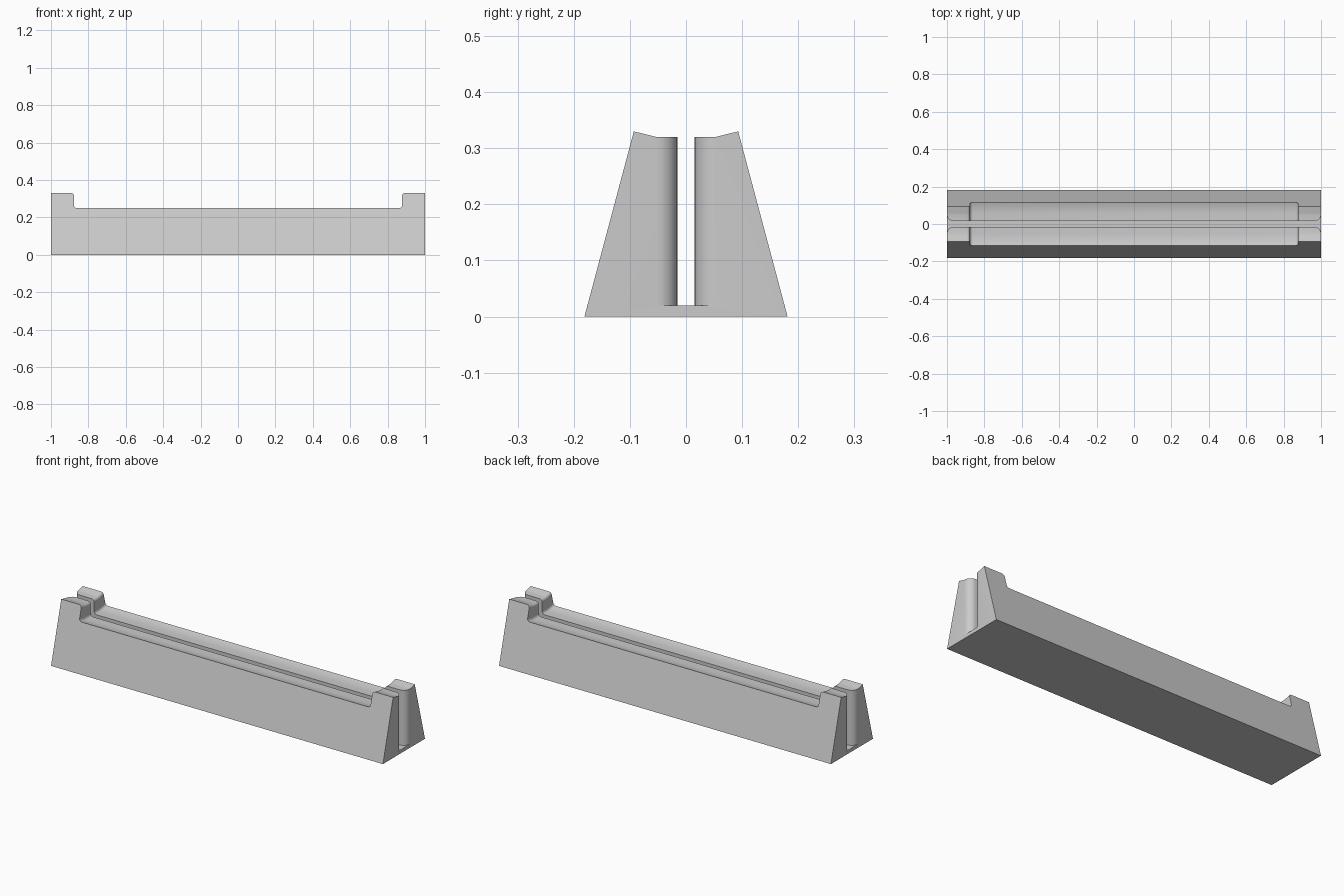
import bpy, bmesh, math

if "Cube" in bpy.data.objects:
    bpy.data.objects.remove(bpy.data.objects["Cube"], do_unlink=True)

HIGH, LOW, FLOOR = 0.33, 0.25, 0.02
SLOT, FLARE = 0.015, 0.037
WALL, FILLET = 0.877, 0.015


def outer(z):
    # sloping outer wall
    return 0.181 - 0.088 * z / HIGH


def slot_half(x):
    # slot width, flaring in a quarter round at the ends
    d = max(0.0, abs(x) - (1 - FLARE))
    return SLOT + FLARE - math.sqrt(max(0.0, FLARE ** 2 - d ** 2))


# Stations along one half: lowered middle, rounded step, raised end, flare
arc = [math.radians(a) for a in range(0, 91, 15)]
half = [(0.0, LOW)]
half += [(WALL - FILLET + FILLET * math.sin(a), LOW + FILLET * (1 - math.cos(a))) for a in arc]
half += [(WALL + FILLET * (1 - math.cos(a)), HIGH - FILLET + FILLET * math.sin(a)) for a in arc]
half += [(1 - FLARE + FLARE * math.sin(a), HIGH) for a in arc]
stations = [(-x, h) for x, h in reversed(half[1:])] + half


def section(x, h):
    # one side of the cross-section, from the base centre round to the slot floor
    s, top = slot_half(x), outer(h)
    knee = SLOT + FLARE
    pts = [(0, 0), (outer(0), 0), (top, h)]
    for i in range(1, 7):
        t = i / 6
        raised = (h - LOW) / (HIGH - LOW)
        drop = 0.01 * (raised * t + (1 - raised) * (1 - (1 - t) ** 2))
        pts.append((top + (knee - top) * t, h - drop))
    pts += [(s, h - 0.01), (s, FLOOR), (0, FLOOR)]
    return [(x, y, z) for y, z in pts]


# Loft the half body between stations
bm = bmesh.new()
rows = [[bm.verts.new(p) for p in section(x, h)] for x, h in stations]
for a, b in zip(rows, rows[1:]):
    for i in range(len(a) - 1):
        bm.faces.new((a[i], b[i], b[i + 1], a[i + 1]))
bm.faces.new(rows[0])
bm.faces.new(rows[-1])
bmesh.ops.remove_doubles(bm, verts=bm.verts, dist=0.00005)
bmesh.ops.recalc_face_normals(bm, faces=bm.faces)
# the base must face down
bm.faces.ensure_lookup_table()
base = min(bm.faces, key=lambda f: f.calc_center_median().z)
if base.normal.z > 0:
    bmesh.ops.reverse_faces(bm, faces=bm.faces)

mesh = bpy.data.meshes.new("slotted_stand")
bm.to_mesh(mesh)
bm.free()
stand = bpy.data.objects.new("slotted_stand", mesh)
bpy.context.collection.objects.link(stand)

# Single grey material
grey = bpy.data.materials.new("light_grey")
grey.use_nodes = True
colour = (0.6, 0.6, 0.6, 1)
grey.diffuse_color = colour
grey.node_tree.nodes["Principled BSDF"].inputs["Base Color"].default_value = colour
mesh.materials.append(grey)

# Mirror to the other side of the slot
mirror = stand.modifiers.new("mirror_sides", "MIRROR")
mirror.use_axis = (False, True, False)
mirror.use_clip = True
mirror.merge_threshold = 0.0001

bpy.context.view_layer.objects.active = stand
stand.select_set(True)
bpy.ops.object.modifier_apply(modifier=mirror.name)
bpy.ops.object.shade_smooth_by_angle(angle=math.radians(30))
